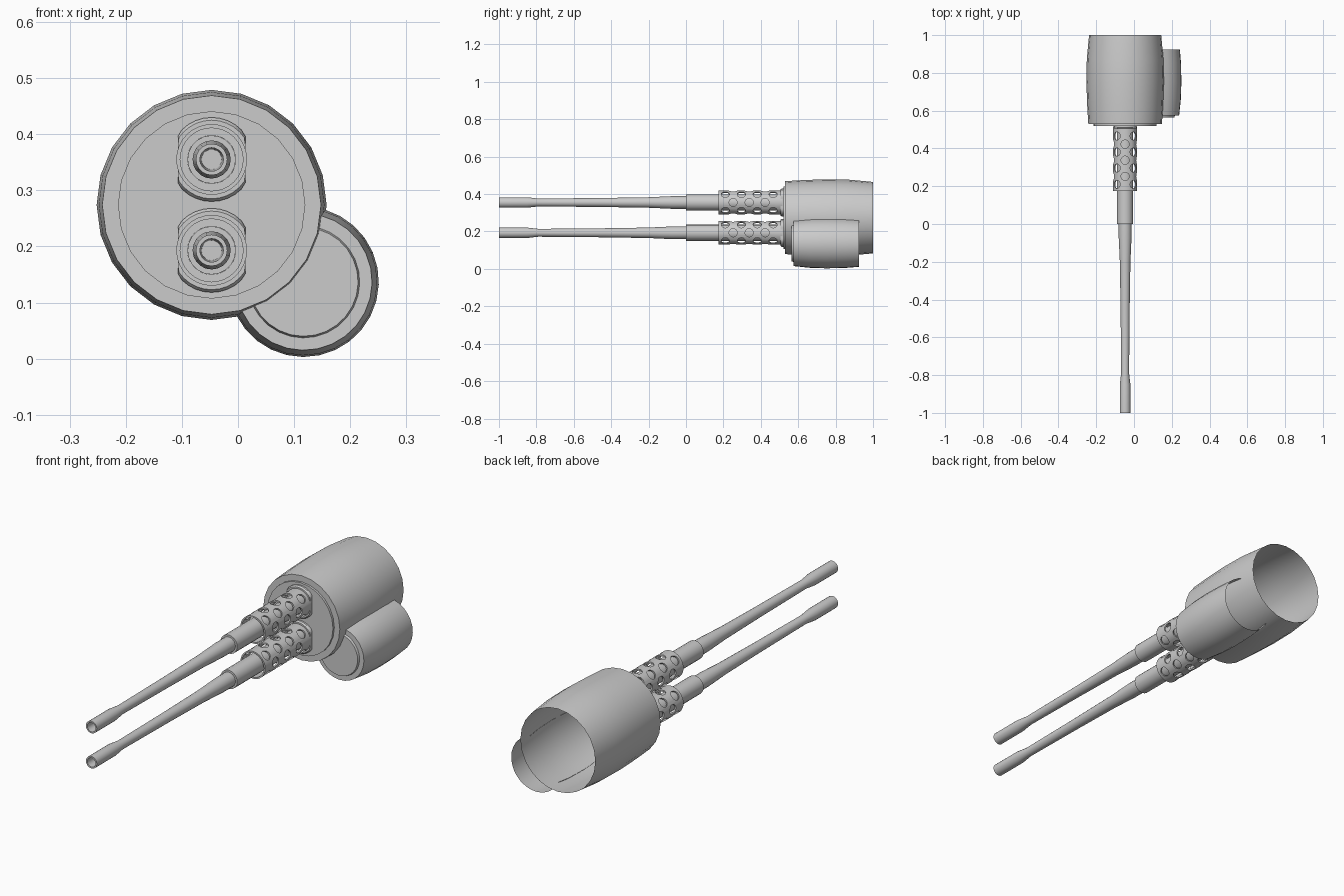
import bpy, bmesh
from math import sin, cos, pi, atan2, acos, hypot
from mathutils import Matrix, Vector

if "Cube" in bpy.data.objects:
    bpy.data.objects.remove(bpy.data.objects["Cube"])

BIG = (-0.047, 0.274)
SMALL = (0.117, 0.137)
BARREL_Z = (0.355, 0.193)


def finish(name, bm, loc=(0, 0, 0)):
    bmesh.ops.remove_doubles(bm, verts=bm.verts, dist=1e-5)
    bmesh.ops.recalc_face_normals(bm, faces=bm.faces)
    me = bpy.data.meshes.new(name)
    bm.to_mesh(me)
    bm.free()
    ob = bpy.data.objects.new(name, me)
    ob.location = loc
    bpy.context.collection.objects.link(ob)
    return ob


def activate(ob):
    bpy.ops.object.select_all(action='DESELECT')
    ob.select_set(True)
    bpy.context.view_layer.objects.active = ob


def smooth(ob):
    activate(ob)
    bpy.ops.object.shade_smooth_by_angle(angle=0.6)


def bridge(bm, rings, closed):
    for a, b in zip(rings, rings[1:]):
        n = len(a)
        for i in range(n if closed else n - 1):
            j = (i + 1) % n
            bm.faces.new((a[i], a[j], b[j], b[i]))


def revolve(name, profile, loc, n, loop=False, clamp=None):
    """Spin (radius, y) points about the y axis."""
    bm = bmesh.new()
    rings = []
    for r, y in profile:
        ring = []
        for i in range(n):
            x, z = r * sin(2 * pi * i / n), r * cos(2 * pi * i / n)
            if clamp:
                x = max(-clamp, min(clamp, x))
            ring.append(bm.verts.new((x, y, z)))
        rings.append(ring)
    if loop:
        rings.append(rings[0])
    bridge(bm, rings, True)
    return finish(name, bm, loc)


# main drum: barrel-shaped shell, open at the back
wall = [(0.195, 0.53), (0.201, 0.63), (0.205, 0.75), (0.203, 0.87), (0.191, 1.0)]
drum = revolve("main_drum", [(0, 0.52), (0.167, 0.52), (0.167, 0.53)] + wall,
               (BIG[0], 0, BIG[1]), 24)
smooth(drum)


def big_radius(y):
    for (r0, y0), (r1, y1) in zip(wall, wall[1:]):
        if y <= y1:
            return r0 + (r1 - r0) * (y - y0) / (y1 - y0) - 0.003
    return wall[-1][0]


# side drum: only the arc that lies outside the main drum
dx, dz = BIG[0] - SMALL[0], BIG[1] - SMALL[1]
dist, phi = hypot(dx, dz), atan2(dz, dx)
bm = bmesh.new()
rings = []
side = [(0.097, 0.565), (0.100, 0.575), (0.122, 0.575), (0.131, 0.66),
        (0.134, 0.75), (0.132, 0.85), (0.126, 0.925)]
N = 19
for r, y in side:
    R = big_radius(y)
    a = acos((r * r + dist * dist - R * R) / (2 * r * dist))
    ring = []
    for i in range(N):
        t = phi + a + (2 * pi - 2 * a) * i / (N - 1)
        ring.append(bm.verts.new((SMALL[0] + r * cos(t), y, SMALL[1] + r * sin(t))))
    rings.append(ring)
bridge(bm, rings, False)
# front cap, closed along the main drum's curve
R = big_radius(side[0][1])
ends = [atan2(v.co.z - BIG[1], v.co.x - BIG[0]) for v in (rings[0][-1], rings[0][0])]
curve = []
for i in range(1, 8):
    t = ends[0] + (ends[1] - ends[0]) * i / 8
    curve.append(bm.verts.new((BIG[0] + R * cos(t), side[0][1], BIG[1] + R * sin(t))))
bm.faces.new(rings[0] + curve)
smooth(finish("side_drum", bm))

# hole cutters for the cooling sleeve, staggered in eight columns
bm = bmesh.new()
for k in range(8):
    ang = k * pi / 4
    ys = [0.252, 0.338, 0.423] if k % 2 == 0 else [0.21, 0.296, 0.381, 0.466]
    d = Vector((sin(ang), 0, cos(ang)))
    rot = d.to_track_quat('Z', 'Y').to_matrix().to_4x4()
    for y in ys:
        m = Matrix.Translation(d * 0.066 + Vector((0, y, 0))) @ rot
        bmesh.ops.create_cone(bm, cap_ends=True, segments=14, radius1=0.022,
                              radius2=0.022, depth=0.036, matrix=m)
cutter = finish("hole_cutter", bm)
cutter.hide_render = True

# perforated sleeve
sleeve = revolve("sleeve", [(0.063, 0.175), (0.063, 0.515), (0.056, 0.515), (0.056, 0.175)],
                 (0, 0, 0), 32, loop=True)
mod = sleeve.modifiers.new("holes", 'BOOLEAN')
mod.object, mod.operation, mod.solver = cutter, 'DIFFERENCE', 'EXACT'
activate(sleeve)
bpy.ops.object.modifier_apply(modifier="holes")
bpy.data.objects.remove(cutter)
smooth(sleeve)

# barrel tube with hollow muzzle
tube = revolve("barrel", [(0, -0.85), (0.018, -0.85), (0.021, -1.0), (0.028, -1.0),
                          (0.028, -0.85), (0.021, -0.79), (0.024, -0.45), (0.028, -0.2),
                          (0.034, -0.07), (0.034, 0), (0.043, 0), (0.043, 0.52)],
               (0, 0, 0), 20)
smooth(tube)

# flat-sided mounting collar
collar = revolve("collar", [(0.043, 0.505), (0.07, 0.505), (0.075, 0.512), (0.075, 0.53)],
                 (0, 0, 0), 32, clamp=0.06)
smooth(collar)

# place both barrel sets
for part in (sleeve, tube, collar):
    lower = part.copy()
    bpy.context.collection.objects.link(lower)
    part.location = (BIG[0], 0, BARREL_Z[0])
    lower.location = (BIG[0], 0, BARREL_Z[1])
    lower.name = "lower_" + part.name
    part.name = "upper_" + part.name
